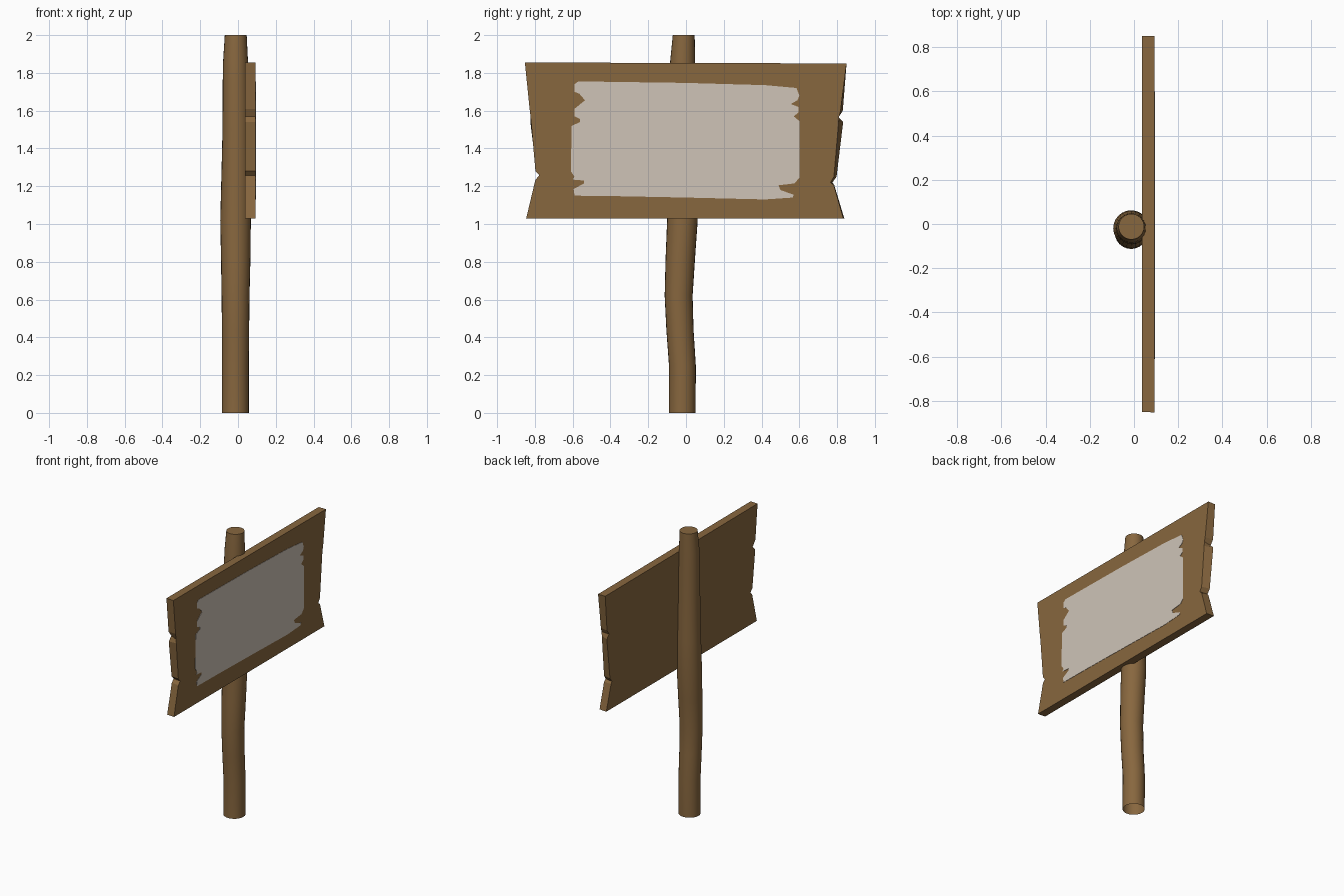
import bpy, bmesh, math


def material(name, rgb):
    m = bpy.data.materials.new(name)
    m.diffuse_color = (*rgb, 1)
    return m


wood = material("brown wood", (0.245, 0.135, 0.049))
paint = material("pale paint", (0.62, 0.55, 0.475))


def make_object(name, bm, mat):
    bmesh.ops.recalc_face_normals(bm, faces=bm.faces)
    me = bpy.data.meshes.new(name)
    bm.to_mesh(me)
    bm.free()
    me.materials.append(mat)
    ob = bpy.data.objects.new(name, me)
    bpy.context.collection.objects.link(ob)
    bpy.context.view_layer.objects.active = ob
    ob.select_set(True)
    return ob


def skin(bm, loops):
    """Join successive loops of vertices with quads."""
    for a, b in zip(loops, loops[1:]):
        n = len(a)
        for i in range(n):
            j = (i + 1) % n
            bm.faces.new((a[i], a[j], b[j], b[i]))


def slab(name, back, front, x0, x1, mat):
    """Plate facing +x whose back and front (y, z) outlines may differ."""
    bm = bmesh.new()
    lo = [bm.verts.new((x0, y, z)) for y, z in back]
    hi = [bm.verts.new((x1, y, z)) for y, z in front]
    skin(bm, [lo, hi])
    bm.faces.new(lo)
    bm.faces.new(hi)
    return make_object(name, bm, mat)


# Crooked post: centre x, centre y, height, radius; open underneath
rings = [(-.014, -.020, 0, .071), (-.014, -.019, .25, .071),
         (-.013, -.032, .44, .072), (-.013, -.039, .62, .074),
         (-.012, -.030, .82, .078), (-.013, -.019, 1.02, .081),
         (-.011, -.018, 1.25, .077), (-.010, -.020, 1.5, .072),
         (-.012, -.020, 1.75, .069), (-.013, -.018, 1.86, .066),
         (-.012, -.012, 2, .058)]
bm = bmesh.new()
N = 24
loops = [[bm.verts.new((cx + r * math.cos(2 * math.pi * i / N),
                        cy + r * math.sin(2 * math.pi * i / N), z))
          for i in range(N)] for cx, cy, z, r in rings]
skin(bm, loops)
bm.faces.new(loops[-1])
make_object("post", bm, wood)
bpy.ops.object.shade_smooth_by_angle(angle=math.radians(40))

# Board with chipped ends
front = [(-.853, 1.855), (.85, 1.85), (.818, 1.60), (.811, 1.57), (.808, 1.54),
         (.783, 1.25), (.765, 1.22), (.783, 1.205), (.833, 1.03),
         (-.846, 1.03), (-.797, 1.235), (-.776, 1.257), (-.797, 1.28),
         (-.820, 1.54), (-.823, 1.57), (-.828, 1.61)]
back = [(-.850, 1.855), (.85, 1.85), (.830, 1.60), (.806, 1.565), (.832, 1.54),
        (.797, 1.25), (.775, 1.22), (.785, 1.205), (.838, 1.03),
        (-.842, 1.03), (-.790, 1.235), (-.770, 1.257), (-.792, 1.28),
        (-.824, 1.54), (-.795, 1.57), (-.826, 1.61)]
slab("sign_board", back, front, .036, .092, wood)

# Ragged painted patch on the board
patch = [(-.59, 1.74), (-.57, 1.755), (0, 1.747), (.42, 1.735), (.585, 1.72),
         (.6, 1.68), (.59, 1.655), (.555, 1.635), (.595, 1.62), (.595, 1.59),
         (.57, 1.57), (.6, 1.545), (.6, 1.245), (.575, 1.215), (.49, 1.205),
         (.50, 1.18), (.57, 1.155), (.565, 1.14), (.42, 1.13), (0, 1.14),
         (-.35, 1.147), (-.59, 1.15), (-.595, 1.185), (-.54, 1.215),
         (-.54, 1.23), (-.6, 1.235), (-.59, 1.25), (-.61, 1.28),
         (-.605, 1.52), (-.56, 1.54), (-.56, 1.555), (-.59, 1.57),
         (-.59, 1.61), (-.535, 1.655), (-.565, 1.69), (-.59, 1.70)]
slab("painted_patch", patch, patch, .0905, .094, paint)
